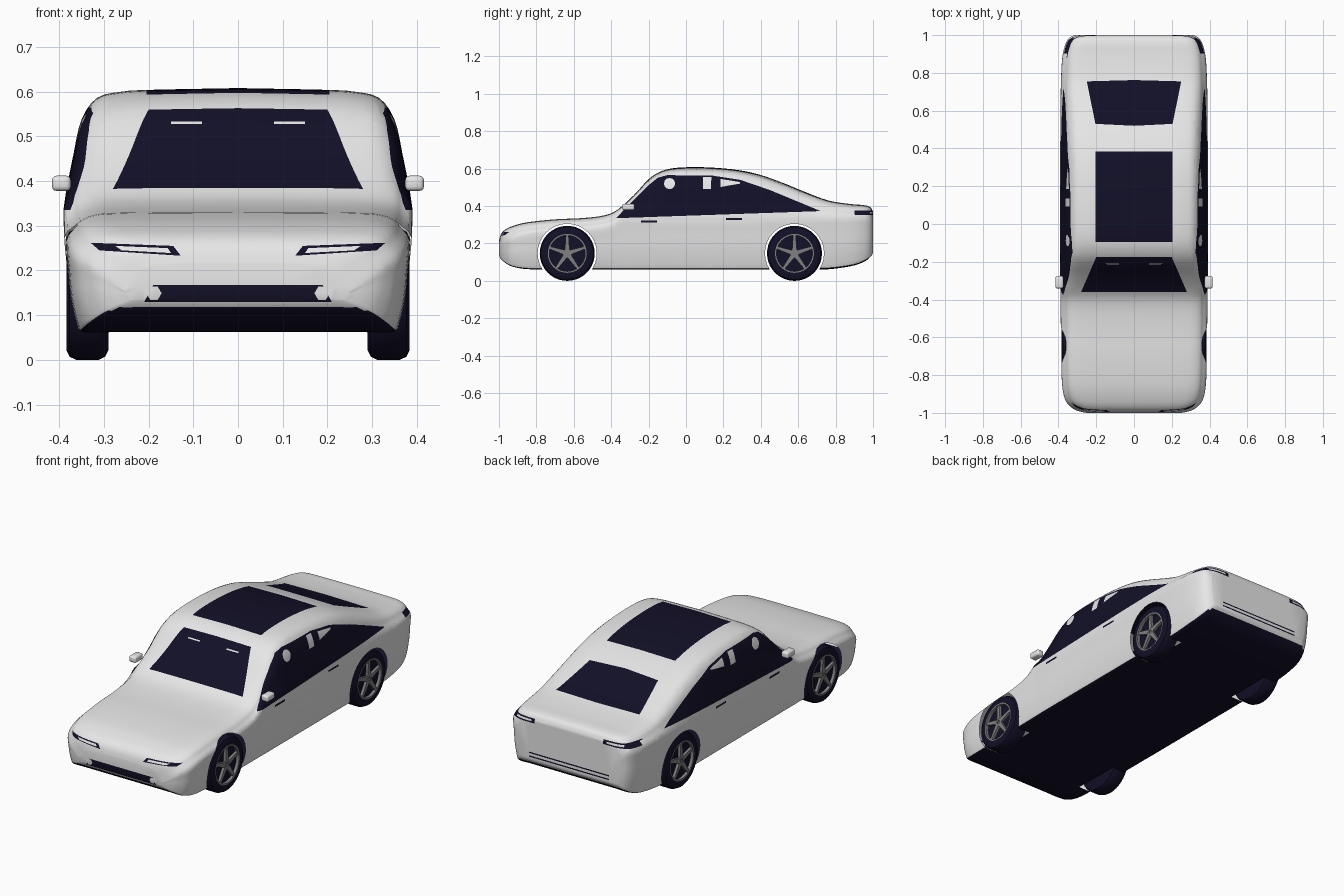
import bpy, bmesh, math
from mathutils import Vector, Matrix

if "Cube" in bpy.data.objects:
    bpy.data.objects.remove(bpy.data.objects["Cube"], do_unlink=True)


def material(name, rgb):
    m = bpy.data.materials.new(name)
    m.use_nodes = True
    m.diffuse_color = (*rgb, 1)
    for n in m.node_tree.nodes:
        if n.type == 'BSDF_PRINCIPLED':
            n.inputs["Base Color"].default_value = (*rgb, 1)
            n.inputs["Roughness"].default_value = 0.5
    return m


PAINT = material("white_paint", (0.8, 0.8, 0.8))
DARK = material("dark_navy", (0.006, 0.005, 0.02))
ALLOY = material("grey_alloy", (0.22, 0.22, 0.22))


def finish(name, bm, mats, loc=(0, 0, 0), turn=0.0, angle=38):
    """Shade smooth with sharp creases and place the object."""
    bm.normal_update()
    for f in bm.faces:
        f.smooth = True
    for e in bm.edges:
        e.smooth = e.calc_face_angle(0) < math.radians(angle)
    mesh = bpy.data.meshes.new(name)
    bm.to_mesh(mesh)
    bm.free()
    for m in mats:
        mesh.materials.append(m)
    ob = bpy.data.objects.new(name, mesh)
    ob.location = loc
    ob.rotation_euler.z = turn
    bpy.context.collection.objects.link(ob)
    return ob


def smooth_path(pts, n):
    """Catmull-Rom curve through points of any dimension."""
    out = []
    for i in range(len(pts) - 1):
        p0, p1, p2 = pts[max(i - 1, 0)], pts[i], pts[i + 1]
        p3 = pts[min(i + 2, len(pts) - 1)]
        for k in range(n):
            t = k / n
            out.append([b + 0.5 * t * (c - a + t * (2 * a - 5 * b + 4 * c - d
                        + t * (3 * (b - c) + d - a)))
                        for a, b, c, d in zip(p0, p1, p2, p3)])
    out.append(list(pts[-1]))
    return out


def section(y, top, bottom, w):
    """Full cross-section ring: floor, sill, flank, shoulder, roof."""
    belt = min(0.34, top - 0.06)
    h, d = top - belt, belt - bottom
    half = [(0, bottom), (0.4 * w, bottom), (0.72 * w, bottom), (0.9 * w, bottom),
            (0.94 * w, bottom + 0.1 * d), (0.975 * w, bottom + 0.4 * d),
            (0.99 * w, bottom + 0.7 * d), (w, belt), (w - 0.022, belt + 0.45 * h),
            (w - 0.04, belt + 0.74 * h), (w - 0.075, belt + 0.92 * h),
            (w - 0.13, belt + 0.97 * h), (w - 0.19, belt + 0.985 * h), (0, top)]
    half = smooth_path(half, 3)
    ring = half + [(-x, z) for x, z in half[-2:0:-1]]
    return [(x, y, z) for x, z in ring]


# Body shell: y, top height, floor height, half width
STATIONS = [
    (-1.0, .215, .135, .25), (-.99, .248, .118, .295), (-.97, .272, .1, .332),
    (-.93, .292, .078, .364), (-.85, .313, .064, .38), (-.7, .329, .062, .385),
    (-.55, .336, .062, .387), (-.43, .352, .062, .388), (-.36, .385, .062, .389),
    (-.28, .457, .062, .39), (-.2, .543, .062, .39), (-.14, .583, .062, .39),
    (-.07, .602, .062, .39), (.03, .608, .062, .39), (.15, .605, .062, .39),
    (.28, .592, .062, .39), (.4, .566, .062, .39), (.52, .523, .062, .389),
    (.64, .474, .062, .388), (.76, .43, .064, .386), (.88, .411, .08, .379),
    (.95, .405, .103, .363), (.985, .394, .128, .342), (1.0, .37, .15, .315)]

bm = bmesh.new()
pick = bm.faces.layers.int.new("pick")
rings = [[bm.verts.new(p) for p in section(*s)] for s in smooth_path(STATIONS, 4)]
for a, b in zip(rings, rings[1:]):
    for i in range(len(a)):
        j = (i + 1) % len(a)
        bm.faces.new((a[i], a[j], b[j], b[i]))
bm.faces.new(rings[0])
bm.faces.new(rings[-1])
bmesh.ops.recalc_face_normals(bm, faces=bm.faces[:])
bm.normal_update()
for f in bm.faces:
    f.material_index = 1 if f.normal.z < -0.6 else 0


def cut(poly, axes, test):
    """Cut a convex outline into the shell along one axis; return inside faces."""
    u, v = axes
    for f in bm.faces:
        f[pick] = int(test(f.calc_center_median(), f.normal))
    mid = [sum(p[k] for p in poly) / len(poly) for k in (0, 1)]
    for a, b in zip(poly, poly[1:] + poly[:1]):
        co, no = Vector(), Vector()
        co[u], co[v] = a
        no[u], no[v] = b[1] - a[1], a[0] - b[0]
        if no[u] * (mid[0] - a[0]) + no[v] * (mid[1] - a[1]) > 0:
            no.negate()
        no.normalize()
        faces = [f for f in bm.faces if f[pick]]
        geom = faces + list({e for f in faces for e in f.edges})
        geom += list({w for f in faces for w in f.verts})
        bmesh.ops.bisect_plane(bm, geom=geom, dist=1e-6, plane_co=co, plane_no=no)
        for f in bm.faces:
            if f[pick] and (f.calc_center_median() - co).dot(no) > 0:
                f[pick] = 0
    bm.normal_update()
    return [f for f in bm.faces if f[pick]]


def paint(poly, axes, test, index):
    for f in cut(poly, axes, test):
        f.material_index = index


def disc(cu, cv, r, n):
    return [(cu + r * math.cos(math.tau * i / n), cv + r * math.sin(math.tau * i / n))
            for i in range(n)]


def box(u0, u1, v0, v1):
    return [(u0, v0), (u1, v0), (u1, v1), (u0, v1)]


XY, XZ, YZ = (0, 1), (0, 2), (1, 2)
up = lambda c, n: n.z > 0.3 and c.z > 0.3
front = lambda c, n: n.y < -0.15 and c.y < -0.85
rear = lambda c, n: n.y > 0.15 and c.y > 0.85
screen = lambda c, n: n.y < -0.2 and -0.4 < c.y < -0.1

# Windscreen, roof panel and rear window
paint([(-.28, -.36), (.28, -.36), (.2, -.175), (-.2, -.175)], XY, up, 1)
paint(box(-.205, .205, -.095, .385), XY, up, 1)
paint([(-.2, .51), (0, .52), (.2, .51), (.25, .755), (0, .762), (-.25, .755)], XY, up, 1)

# Grille and rear bumper slots
paint([(-.19, .167), (.19, .167), (.21, .129), (-.21, .129)], XZ, front, 1)
for z in (.165, .185):
    paint(box(-.24, .24, z, z + .007), XZ, rear, 1)

WHEEL_Y, WHEEL_Z, WHEEL_R = (-.635, .58), .147, .147
for s in (-1, 1):
    side = lambda c, n: c.x * s > 0.2 and n.x * s > 0.2
    flip = lambda pts: [(x * s, z) for x, z in pts]
    # Headlights, fog lights, tail lights, screen glints
    paint(flip([(.128, .233), (.145, .255), (.33, .262), (.31, .245)]), XZ, front, 1)
    paint(flip([(.15, .239), (.157, .25), (.275, .255), (.26, .245)]), XZ, front, 0)
    paint(disc(.188 * s, .149, .017, 6), XZ, front, 0)
    paint(flip(box(.205, .37, .352, .376)), XZ, rear, 1)
    paint(flip(box(.225, .32, .359, .369)), XZ, rear, 0)
    paint(flip(box(.08, .15, .528, .533)), XZ, screen, 0)
    # Side glass with pale interior shapes showing
    paint([(-.375, .335), (-.2, .512), (-.15, .552), (-.1, .565), (.14, .563),
           (.29, .54), (.45, .485), (.72, .373)], YZ, side, 1)
    paint(disc(-.088, .52, .03, 12), YZ, side, 0)
    paint(box(.092, .135, .49, .556), YZ, side, 0)
    paint([(.185, .502), (.185, .545), (.29, .528), (.29, .52)], YZ, side, 0)
    # Door handles
    paint(box(-.24, -.155, .311, .322), YZ, side, 1)
    paint(box(.215, .3, .325, .335), YZ, side, 1)
    # Open wheel arches
    for y in WHEEL_Y:
        hole = cut(disc(y, WHEEL_Z, .158, 32), YZ, lambda c, n: c.x * s > 0.272)
        bmesh.ops.delete(bm, geom=hole, context='FACES')

bm.faces.layers.int.remove(pick)
finish("car_body", bm, [PAINT, DARK])


def lathe(bm, profile, steps=40, closed=False):
    """Spin an (x, radius) outline about the x axis."""
    vs = [bm.verts.new((x, 0, r)) for x, r in profile]
    pairs = list(zip(vs, vs[1:])) + ([(vs[-1], vs[0])] if closed else [])
    es = [bm.edges.new(p) for p in pairs]
    bmesh.ops.spin(bm, geom=vs + es, cent=(0, 0, 0), axis=(1, 0, 0),
                   angle=math.tau, steps=steps, use_merge=True)
    bmesh.ops.remove_doubles(bm, verts=bm.verts[:], dist=1e-5)
    bmesh.ops.recalc_face_normals(bm, faces=bm.faces[:])


for s, sname in ((1, "left"), (-1, "right")):
    turn = 0 if s > 0 else math.pi
    for y, end in zip(WHEEL_Y, ("front", "rear")):
        loc = (.337 * s, y, WHEEL_Z)
        # Tyre with dark dished centre
        bm = bmesh.new()
        lathe(bm, [(-.047, 0), (-.047, .125), (-.04, .14), (-.025, WHEEL_R), (.025, WHEEL_R),
                   (.04, .14), (.047, .125), (.045, .104), (.028, .1), (.028, 0)])
        finish(f"{end}_{sname}_tyre", bm, [DARK], loc, turn)
        # Rim ring, hub and five spokes
        bm = bmesh.new()
        lathe(bm, [(.03, .096), (.046, .096), (.046, .104), (.03, .104)], closed=True)
        lathe(bm, [(.03, .024), (.042, .024), (.042, .01), (.036, .01), (.036, 0)], 20)
        for k in range(5):
            spoke = bmesh.ops.create_cube(bm, size=1)["verts"]
            for v in spoke:
                v.co.y *= 0.9 - 0.5 * v.co.z
            bmesh.ops.transform(bm, verts=spoke, matrix=Matrix.Rotation(math.tau * k / 5, 4, 'X')
                                @ Matrix.Translation((.036, 0, .058))
                                @ Matrix.Diagonal((.014, .022, .082, 1)))
        finish(f"{end}_{sname}_rim", bm, [ALLOY], loc, turn)
    # Door mirror
    bm = bmesh.new()
    bmesh.ops.create_cube(bm, size=1, matrix=Matrix.Diagonal((.042, .066, .034, 1)))
    bmesh.ops.bevel(bm, geom=bm.edges[:], offset=.01, segments=3, profile=0.5, affect='EDGES')
    finish(f"{sname}_mirror", bm, [PAINT], (.395 * s, -.308, .395))
